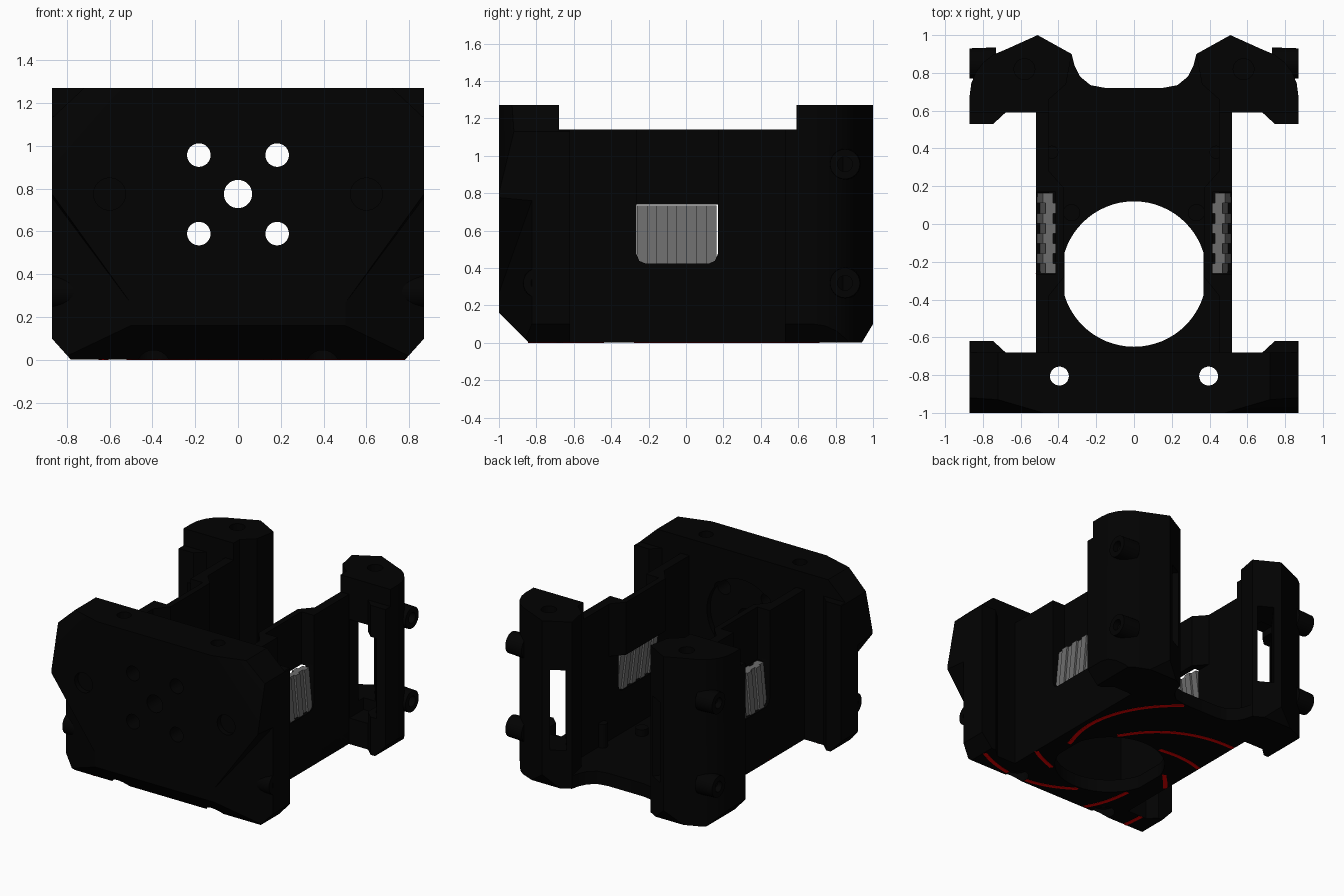
import bpy, bmesh, math
from mathutils import Vector, Matrix

if "Cube" in bpy.data.objects:
    bpy.data.objects.remove(bpy.data.objects["Cube"])


def material(name, rgb):
    m = bpy.data.materials.new(name)
    m.diffuse_color = (*rgb, 1)
    m.use_nodes = True
    m.node_tree.nodes["Principled BSDF"].inputs["Base Color"].default_value = m.diffuse_color
    return m


BLACK = material("matte_black", (0.0006, 0.0006, 0.0006))
GREY = material("grille_grey", (0.155, 0.155, 0.155))
RED = material("inlay_red", (0.8, 0.0, 0.0))


def make(name, bm, mat=BLACK):
    bmesh.ops.recalc_face_normals(bm, faces=bm.faces)
    me = bpy.data.meshes.new(name)
    bm.to_mesh(me)
    bm.free()
    me.materials.append(mat)
    ob = bpy.data.objects.new(name, me)
    bpy.context.collection.objects.link(ob)
    return ob


def prism(name, pts, lo, hi, axis="z", mat=BLACK, tops=None):
    """Extrude an outline along z (points x,y), x (points y,z) or y (points x,z)."""
    def place(p, d):
        return {"z": (p[0], p[1], d), "x": (d, p[0], p[1]), "y": (p[0], d, p[1])}[axis]
    bm = bmesh.new()
    a = [bm.verts.new(place(p, lo)) for p in pts]
    b = [bm.verts.new(place(p, tops[i] if tops else hi)) for i, p in enumerate(pts)]
    bm.faces.new(a)
    bm.faces.new(b)
    n = len(pts)
    for i in range(n):
        j = (i + 1) % n
        bm.faces.new((a[i], a[j], b[j], b[i]))
    return make(name, bm, mat)


def box(name, x0, x1, y0, y1, z0, z1, mat=BLACK):
    return prism(name, [(x0, y0), (x1, y0), (x1, y1), (x0, y1)], z0, z1, "z", mat)


def rod(name, center, r, length, axis, r2=None, seg=32):
    bm = bmesh.new()
    rot = {"z": Matrix(), "x": Matrix.Rotation(math.pi / 2, 4, "Y"),
           "y": Matrix.Rotation(math.pi / 2, 4, "X")}[axis]
    bmesh.ops.create_cone(bm, cap_ends=True, segments=seg, radius1=r,
                          radius2=r if r2 is None else r2, depth=length,
                          matrix=Matrix.Translation(center) @ rot)
    return make(name, bm)


def chamfer(ob, point, normal):
    """Slice away everything on the normal side of a plane."""
    bm = bmesh.new()
    bm.from_mesh(ob.data)
    bmesh.ops.bisect_plane(bm, geom=bm.verts[:] + bm.edges[:] + bm.faces[:],
                           plane_co=Vector(point), plane_no=Vector(normal),
                           clear_outer=True)
    bmesh.ops.holes_fill(bm, edges=[e for e in bm.edges if e.is_boundary])
    bmesh.ops.recalc_face_normals(bm, faces=bm.faces)
    bm.to_mesh(ob.data)
    bm.free()


def finish(ob, cutters=(), mirror=False):
    """Apply cutters and optional left/right mirroring."""
    for c in cutters:
        c.hide_render = True
        m = ob.modifiers.new("cut", "BOOLEAN")
        m.operation, m.solver, m.object = "DIFFERENCE", "EXACT", c
    if mirror:
        ob.modifiers.new("mirror", "MIRROR").use_mirror_merge = False
    dg = bpy.context.evaluated_depsgraph_get()
    me = bpy.data.meshes.new_from_object(ob.evaluated_get(dg))
    ob.modifiers.clear()
    ob.data = me
    for c in cutters:
        bpy.data.objects.remove(c)


B = 0.002  # underside height, leaving room for the red inlays

# Front block with rear ears, corner facets and screw holes
half = [(0.87, -1), (0.87, -0.62), (0.745, -0.62), (0.68, -0.68)]
block = prism("front_block", half + [(-x, y) for x, y in reversed(half)], B, 1.27)
chamfer(block, (0, -1, 0.16), (0, -1, -1))
for s in (1, -1):
    chamfer(block, (s * 0.72, 0, 1.27), (s * 0.14, 0, 0.15))
    chamfer(block, (s * 0.87, 0, 0.10), (s * 0.10, 0, -0.09))
    chamfer(block, (s * 0.48, -1, 1.27), (s * 0.0376, -0.1287, 0.0312))
cuts = [rod("cut", (0, -0.85, 0.775), 0.066, 1, "y"),
        rod("cut", (0, -0.66, 0.775), 0.30, 0.12, "y", seg=48),
        box("cut", -1, 1, -0.68, -0.5, 1.135, 1.4)]
for s in (1, -1):
    for z in (0.59, 0.957):
        cuts.append(rod("cut", (s * 0.183, -0.85, z), 0.055, 1, "y"))
    cuts.append(rod("cut", (s * 0.60, -1.0, 0.775), 0.075, 0.08, "y"))
    cuts.append(rod("cut", (s * 0.395, -0.805, 0.6), 0.05, 3, "z"))
    cuts.append(rod("cut", (s * 0.395, -0.805, 0.0), 0.08, 0.14, "z"))
    # lower corner facet, ending at a diagonal ridge
    tri = [(0.46, -1.02), (0.9, -0.81), (0.9, -1.02)]
    top = [0.21, 0.80, 0.82]
    cuts.append(prism("cut", [(s * x, y) for x, y in tri], -0.1, 0, tops=top))
finish(block, cuts)

# Floor with flat-sided round opening and scooped rear edge
edge = [(0.52, -0.7), (0.52, 0.62), (0.45, 0.9), (0.33, 0.9), (0.315, 0.84),
        (0.285, 0.78), (0.23, 0.735), (0.15, 0.72)]
floor = prism("floor", edge + [(-x, y) for x, y in reversed(edge)], B, 0.10)
ring = [(0.385 * math.cos(2 * math.pi * i / 64), 0.385 * math.sin(2 * math.pi * i / 64))
        for i in range(64)]
finish(floor, [prism("cut", [(max(-0.368, min(0.368, x)), y - 0.265) for x, y in ring],
                     -0.5, 0.5)])

# Small posts standing on the floor
finish(rod("floor_post", (0.33, 0.06, 0.11), 0.045, 0.08, "z", seg=20), mirror=True)
finish(rod("wall_post", (0.435, 0.38, 0.18), 0.035, 0.2, "z", seg=20), mirror=True)

# Side walls with a U-shaped notch, and the inset panel above each grille
wall = prism("side_wall", [(-0.7, B), (0.62, B), (0.62, 1.14), (0.17, 1.14),
                           (0.17, 0.475), (0.155, 0.438), (0.12, 0.423),
                           (-0.215, 0.423), (-0.25, 0.438), (-0.265, 0.475),
                           (-0.265, 1.14), (-0.7, 1.14)], 0.45, 0.52, "x")
finish(wall, mirror=True)
panel = prism("inset_panel", [(0.45, -0.38), (0.37, -0.28), (0.37, 0.19), (0.45, 0.28),
                              (0.46, 0.17), (0.415, 0.17), (0.415, -0.265),
                              (0.46, -0.265)], 0.74, 1.14)
finish(panel, mirror=True)

# Grey grilles made of staggered slats leaning outward at the foot
N = 8
w = 0.425 / N
for i in range(N):
    y = -0.265 + 0.003 + i * w
    off = 0.015 * (i % 2)
    slat = prism("grille_slat", [(0.455 + off, 0.425), (0.498 + off, 0.425),
                                 (0.468 + off, 0.735), (0.415 + off, 0.735)],
                 y, y + w, "y", GREY)
    finish(slat, mirror=True)

# Rear columns with rounded outer corner, inner pocket, slot and screw socket
arc = [(0.62 + 0.25 * math.cos(math.radians(a)), 0.68 + 0.25 * math.sin(math.radians(a)))
       for a in range(75, -1, -15)]
column = prism("rear_column", [(0.33, 0.9), (0.51, 1.0)] + arc +
               [(0.87, 0.53), (0.745, 0.53), (0.68, 0.59), (0.45, 0.59),
                (0.45, 0.66), (0.36, 0.74)], B, 1.27)
chamfer(column, (0, 1, 0.10), (0, 0.10, -0.06))
chamfer(column, (0.87, 0, 0.10), (0.10, 0, -0.09))
slot = box("cut", -0.06, 0.055, -0.4, 0.4, 0.29, 0.90)
slot.data.transform(Matrix.Translation((0.534, 0.788, 0)) @
                    Matrix.Rotation(math.atan2(0.6, 0.8), 4, "Z"))
finish(column, [slot, box("cut", 0.525, 0.68, 0.5, 0.76, 0.20, 0.95),
                box("cut", 0.3, 1, 0.4, 0.59, 1.14, 1.4),
                rod("cut", (0.58, 0.82, 1.27), 0.055, 0.3, "z")], mirror=True)

# Sideways screw bosses on the block and the columns
for y in (0.85, -0.79):
    for z in (0.32, 0.955):
        boss = rod("screw_boss", (0.80, y, z), 0.085, 0.14, "x", 0.08, 24)
        finish(boss, [rod("cut", (0.87, y, z), 0.04, 0.12, "x", seg=20)], mirror=True)


# Red swirl inlays on the underside, running out to its edges
def underside(x, y):
    x = abs(x)
    if -0.68 <= y <= 0.60:
        return x < 0.523
    if y < 0:
        return y > -0.845 and x < 0.785 and math.hypot(x - 0.395, y + 0.805) > 0.08
    return (y < 0.715 and x < 0.78) or (y < 0.93 and 0.34 < x < 0.7)


bm = bmesh.new()
STEPS = 160
for k in range(7):
    start = 2 * math.pi * k / 7 - 0.79
    pts = []
    for i in range(STEPS + 1):
        t = i / STEPS
        r = 0.41 + 0.72 * t ** 1.3
        a = start + 1.6 * t
        pts.append(Vector((r * math.cos(a), -0.265 + r * math.sin(a), 0)))
    for p, q in zip(pts, pts[1:]):
        side = (q - p).normalized().cross(Vector((0, 0, 1))) * 0.015
        if all(underside(v.x, v.y) for v in (p + side, p - side, q + side, q - side)):
            quad = [bm.verts.new(v) for v in (p + side, q + side, q - side, p - side)]
            f = bm.faces.new(quad)
            up = bmesh.ops.extrude_face_region(bm, geom=[f])["geom"]
            bmesh.ops.translate(bm, vec=(0, 0, 0.009),
                                verts=[v for v in up if isinstance(v, bmesh.types.BMVert)])
make("swirl_inlays", bm, RED)

# Smooth the curved surfaces while keeping crisp edges
bpy.ops.object.select_all(action="SELECT")
bpy.context.view_layer.objects.active = block
bpy.ops.object.shade_smooth_by_angle(angle=math.radians(25))
